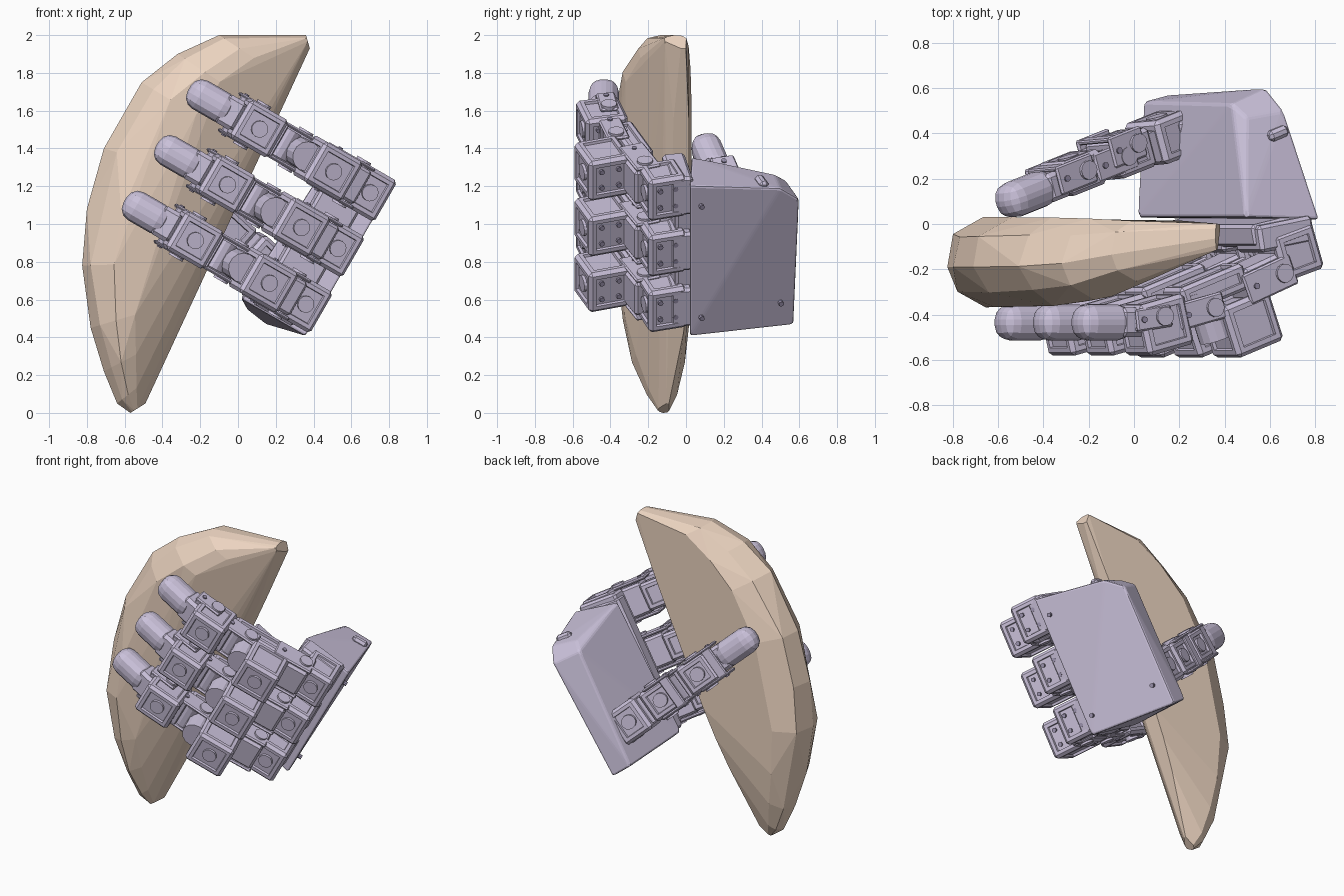
import bpy, bmesh, random
from math import radians, pi
from mathutils import Vector, Matrix

if "Cube" in bpy.data.objects:
    bpy.data.objects.remove(bpy.data.objects["Cube"])

random.seed(4)


def material(name, col):
    m = bpy.data.materials.new(name)
    m.diffuse_color = (*col, 1)
    m.use_nodes = True
    m.node_tree.nodes["Principled BSDF"].inputs["Base Color"].default_value = m.diffuse_color
    return m


LILAC = material("lilac", (0.60, 0.54, 0.71))
DARK = material("dark_lilac", (0.33, 0.29, 0.42))
TAN = material("tan", (0.84, 0.66, 0.53))


def finish(bm, name, mat):
    bmesh.ops.recalc_face_normals(bm, faces=bm.faces)
    me = bpy.data.meshes.new(name)
    bm.to_mesh(me)
    bm.free()
    ob = bpy.data.objects.new(name, me)
    bpy.context.collection.objects.link(ob)
    me.materials.append(mat)
    return ob


def frame(origin, d, v):
    # columns: along finger to wrist, across finger, outward
    d = Vector(d).normalized()
    v = Vector(v)
    v = (v - d * v.dot(d)).normalized()
    n = d.cross(v)
    return Matrix.Translation(origin) @ Matrix((d, v, n)).transposed().to_4x4()


def bevel(bm, w, seg=1):
    bmesh.ops.bevel(bm, geom=bm.edges[:], offset=w, segments=seg, profile=0.5,
                    affect='EDGES', clamp_overlap=True)


def block(name, M, c, size, tilt=0, bev=0.015, seg=1, panels=False, mat=LILAC):
    bm = bmesh.new()
    bmesh.ops.create_cube(bm, size=1, matrix=Matrix.Diagonal((*size, 1)))
    if bev:
        bevel(bm, bev, seg)
    if panels:
        # sunken panels on the large faces
        big = [f for f in bm.faces if f.calc_area() > 0.015]
        bmesh.ops.inset_individual(bm, faces=big, thickness=0.03, depth=0)
        bmesh.ops.inset_individual(bm, faces=big, thickness=0.004, depth=-0.015)
    bm.transform(M @ Matrix.Translation(c) @ Matrix.Rotation(radians(tilt), 4, 'Y'))
    return finish(bm, name, mat)


def cyl(name, M, c, r, h, axis='Z', tilt=0, seg=14, mat=LILAC):
    bm = bmesh.new()
    bmesh.ops.create_cone(bm, cap_ends=True, segments=seg, radius1=r, radius2=r, depth=h)
    R = {'Z': Matrix.Identity(4), 'Y': Matrix.Rotation(pi / 2, 4, 'X'),
         'X': Matrix.Rotation(pi / 2, 4, 'Y')}[axis]
    bm.transform(M @ Matrix.Translation(c) @ Matrix.Rotation(radians(tilt), 4, 'Y') @ R)
    return finish(bm, name, mat)


def hull(name, pts, mat, bev=0):
    bm = bmesh.new()
    for p in pts:
        bm.verts.new(p)
    r = bmesh.ops.convex_hull(bm, input=bm.verts[:])
    junk = {g for g in r['geom_interior'] + r['geom_unused'] if isinstance(g, bmesh.types.BMVert)}
    bmesh.ops.delete(bm, geom=list(junk), context='VERTS')
    bmesh.ops.dissolve_limit(bm, angle_limit=radians(4), verts=bm.verts[:], edges=bm.edges[:])
    if bev:
        bevel(bm, bev, 2)
    return finish(bm, name, mat)


# ---- held half-moon shell: hull of cross-sections between chord and arc
arc = [(-.57, 0), (-.64, .05), (-.71, .22), (-.78, .45), (-.825, .78), (-.80, 1.08),
       (-.71, 1.4), (-.51, 1.75), (-.32, 1.9), (-.1, 2.0), (.36, 2.0)]
swell = [.15, .4, .7, .9, 1, 1, 1, .98, .9, .68, .3]
section = [(0, .02), (0, -.07), (.55, -.345), (.75, -.365), (.91, -.30), (1, -.19), (.94, -.05), (.77, .03)]
pts = []
for i, ((ax, az), s) in enumerate(zip(arc, swell)):
    t = i / (len(arc) - 1)
    cx, cz = -.49 + .87 * t, .05 + 1.88 * t
    yc = -.11 + .10 * t
    for j, (f, y) in enumerate(section):
        if 1 < j < 5 or j == 6:
            # small irregularity gives the uneven facets
            f = min(1, f + random.uniform(-.03, .03))
            y += random.uniform(-.008, .008)
        pts.append((cx + (ax - cx) * f, yc + (y - yc) * s, cz + (az - cz) * f))
hull("half_moon_shell", pts, TAN)

# ---- palm block, in the hand's tilted frame
D, V = Vector((.867, 0, -.5)), Vector((.5, 0, .867))


def hand(u, y, v):
    return D * u + V * v + Vector((0, y, 0))


palm = [(.11, .02, .53), (.11, .02, 1.45), (-.1, .57, .48), (-.06, .6, 1.27), (-.29, .03, .53),
        (-.25, .03, 1.42), (-.24, .54, .5), (-.24, .53, 1.28), (-.02, .5, 1.36), (-.2, .47, 1.34)]
hull("palm", [hand(*p) for p in palm], LILAC, 0.012)
P = frame((0, 0, 0), D, V)
block("palm_end_tab", P, (-.06, 1.36, -.4), (.10, .08, .05), 20)
block("palm_knuckle_bar", P, (-.10, .99, .03), (.24, .9, .10), 12)
for v in (.64, 1.32):
    for u, y in ((.095, .08), (-.06, .5)):
        cyl("palm_screw", P, (u, v, -y), .014, .04, 'X', 18, 8, DARK)


def motor(name, M, c, size, tilt):
    # panelled housing with four wrist-side screws and a round boss
    block(name, M, c, size, tilt, 0.018, 1, True)
    x, y, z = size
    T = M @ Matrix.Translation(c) @ Matrix.Rotation(radians(tilt), 4, 'Y')
    for a in (-1, 1):
        for b in (-1, 1):
            cyl("motor_screw", T, (x / 2 - .016, a * y * .2, b * z * .2), .014, .03, 'X', 0, 8, DARK)
    cyl("motor_boss", T, (0, 0, z / 2 - .015), .045, .03, 'Z', 0, 14)


def bracket(M, c, length, depth, tilt, gap=.096):
    # two side plates with a pivot disc and a bridging strip
    T = M @ Matrix.Translation(c) @ Matrix.Rotation(radians(tilt), 4, 'Y')
    for s in (-1, 1):
        block("bracket_plate", T, (0, s * gap, 0), (length, .02, depth), 0, .008)
        cyl("pivot_disc", T, (length * .28, s * (gap + .01), 0), .042, .025, 'Y')
        cyl("pivot_screw", T, (-length * .3, s * (gap + .01), 0), .014, .015, 'Y', 0, 8, DARK)
    block("bracket_bridge", T, (-length * .3, 0, depth * .4), (.06, gap * 2, .02), 0, .006)


def fingertip(M):
    block("fingertip", M, (.05, 0, 0), (.27, .17, .16), 0, .068, 3)
    block("fingertip_collar", M, (.17, 0, 0), (.12, .17, .13), 0, .02)


# ---- three fingers
for k in range(3):
    M = frame((-.525 + .17 * k, -.435, 1.085 + .295 * k), D, V)
    fingertip(M)
    motor("middle_motor", M, (.32, 0, .01), (.24, .23, .23), 14)
    bracket(M, (.25, 0, -.02), .18, .1, 8, .11)
    bracket(M, (.50, 0, -.05), .24, .12, 14)
    cyl("middle_joint", M, (.49, 0, -.06), .065, .16, 'Y')
    block("inner_motor", M, (.58, 0, -.15), (.34, .18, .12), 20, .015, 1, True)
    cyl("knuckle_joint", M, (.61, 0, -.0), .08, .15, 'Z', 20)
    motor("proximal_motor", M, (.76, 0, .005), (.25, .24, .24), 20)
    bracket(M, (.84, 0, -.19), .26, .14, 22, .115)
    block("knuckle_link", M, (.85, 0, -.20), (.22, .20, .16), 22, .015)
    motor("base_motor", M, (.99, 0, -.31), (.21, .25, .21), 18)
    block("base_mount", M, (.93, 0, -.39), (.28, .23, .12), 10, .015)

# ---- opposing thumb, slanting down to the low inner side of the palm
M = frame((-.515, .115, 1.385), (.7, .28, -.64), -V) @ Matrix.Diagonal((1.12, 1, 1, 1))
fingertip(M)
motor("thumb_outer_motor", M, (.31, 0, .01), (.2, .2, .16), 0)
bracket(M, (.25, 0, .02), .2, .13, 0, .1)
cyl("thumb_joint", M, (.44, 0, 0), .065, .16, 'Y')
bracket(M, (.47, 0, .01), .22, .13, 0)
motor("thumb_middle_motor", M, (.58, 0, .01), (.2, .21, .18), 0)
bracket(M, (.54, 0, .05), .18, .14, 0, .105)
cyl("thumb_root_joint", M, (.70, 0, 0), .07, .18, 'Y')
motor("thumb_root_motor", M, (.81, 0, .01), (.2, .23, .2), 0)
block("thumb_mount", M, (.92, 0, -.02), (.18, .24, .18), 0, .015)
